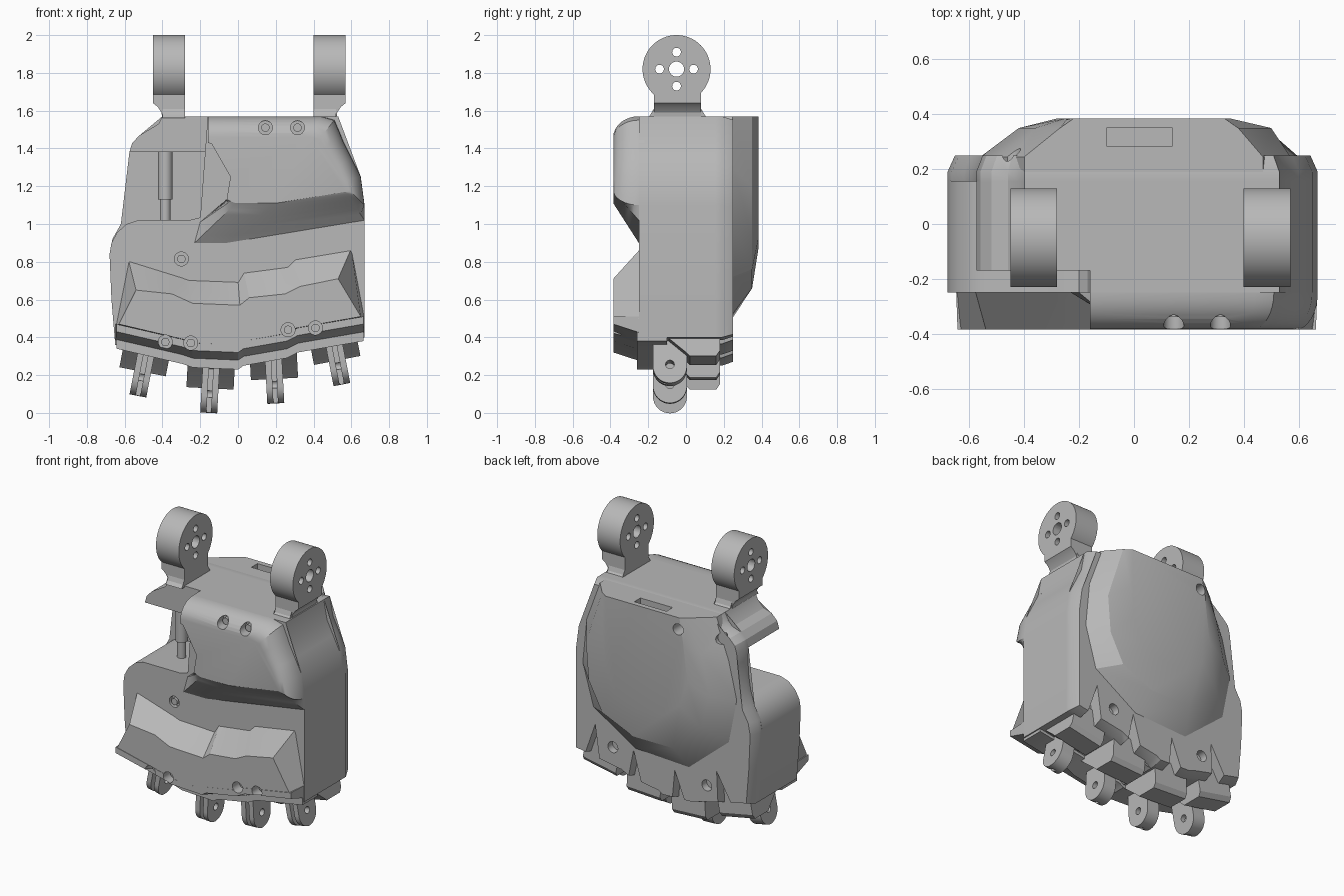
import bpy, bmesh
from math import sin, cos, pi, radians, sqrt
from mathutils import Matrix, Vector

default_cube = bpy.data.objects.get("Cube")
if default_cube:
    bpy.data.objects.remove(default_cube)

grey = bpy.data.materials.new("plain grey")
grey.use_nodes = True
shade = (.48, .48, .48, 1)
grey.diffuse_color = shade
grey.node_tree.nodes["Principled BSDF"].inputs["Base Color"].default_value = shade


def loft(name, rings, place=None):
    """Skin a list of equal-length rings of 3D points and cap both ends."""
    bm = bmesh.new()
    loops = [[bm.verts.new(point) for point in ring] for ring in rings]
    count = len(loops[0])
    for lower, upper in zip(loops, loops[1:]):
        for i in range(count):
            j = (i + 1) % count
            bm.faces.new((lower[i], lower[j], upper[j], upper[i]))
    caps = [bm.faces.new(loops[0]), bm.faces.new(loops[-1])]
    bmesh.ops.triangulate(bm, faces=caps)
    bmesh.ops.recalc_face_normals(bm, faces=bm.faces)
    if place:
        bm.transform(place)
    mesh = bpy.data.meshes.new(name)
    bm.to_mesh(mesh)
    bm.free()
    mesh.materials.append(grey)
    obj = bpy.data.objects.new(name, mesh)
    bpy.context.collection.objects.link(obj)
    return obj


def on_y(points, y):
    return [(x, y, z) for x, z in points]


def prism(name, points, start, end, axis="y", place=None):
    """Extrude a flat profile along one axis."""
    def ring(level):
        if axis == "y":
            return on_y(points, level)
        if axis == "x":
            return [(level, a, b) for a, b in points]
        return [(a, b, level) for a, b in points]
    return loft(name, [ring(start), ring(end)], place)


def circle(a, b, radius, sides=32):
    return [(a + radius * cos(2 * pi * i / sides), b + radius * sin(2 * pi * i / sides))
            for i in range(sides)]


def rect(a, b, c, d):
    return [(a, b), (c, b), (c, d), (a, d)]


def blend(first, second, f):
    return [tuple(Vector(p).lerp(Vector(q), f)) for p, q in zip(first, second)]


def cut(target, cutter):
    """Subtract the cutter, then discard it."""
    cutter.hide_render = True
    bpy.context.view_layer.objects.active = target
    modifier = target.modifiers.new("cut", "BOOLEAN")
    modifier.operation = "DIFFERENCE"
    modifier.solver = "EXACT"
    modifier.object = cutter
    bpy.ops.object.modifier_apply(modifier=modifier.name)
    bpy.data.objects.remove(cutter)


# Stepped knuckle line shared by the pad, lips and body underside
knuckles = [(-.65, .46), (-.3, .38), (-.24, .36), (0, .35), (.03, .37), (.26, .41), (.32, .44), (.67, .5)]


def below(drop, squeeze=1):
    return [(x * squeeze, z - drop) for x, z in knuckles]


# Back plate with a chamfered rim, running behind the thumb opening
right_edge = [(.67, .5), (.67, 1.1), (.65, 1.25), (.6, 1.35), (.555, 1.44), (.53, 1.57)]
shoulder = [(-.4, 1.57), (-.42, 1.53), (-.46, 1.49), (-.52, 1.47), (-.56, 1.43), (-.575, 1.38)]
waist = [(-.57, 1.3), (-.575, 1.2), (-.59, 1.1), (-.62, 1), (-.665, .92), (-.68, .84), (-.67, .6)]
outline = below(.1) + right_edge + shoulder + waist
inset = [(x * .96, .95 + (z - .95) * .97) for x, z in outline]
plate = loft("back_plate", [on_y(outline, .155), on_y(outline, .19), on_y(inset, .25)])

# Main palm block, with the thumb opening left out of its corner
opening = [(-.16, 1.57), (-.16, 1.12), (-.17, 1.07), (-.2, 1.035), (-.26, 1.02), (-.53, 1.02),
           (-.59, 1), (-.64, .955), (-.67, .9), (-.68, .84), (-.67, .6)]
block = prism("palm_block", below(.1) + right_edge + opening, -.25, .16)
prism("thumb_overhang", [(-.15, 1.38), (-.15, 1.57)] + shoulder, -.17, .16)

# Lower core that carries the finger mounts
core = prism("lower_core", below(.17, .97) + below(0, .97)[::-1], -.17, .21)

# Rounded front housing with a sloping underside and thumb scoop
scoop = [(-.16, 1.43), (-.1, 1.415), (-.065, 1.38), (-.045, 1.33), (-.04, 1.25), (-.06, 1.13)]
rounded = [(.44, 1.57), (.51, 1.55), (.54, 1.48), (.56, 1.43), (.6, 1.35), (.65, 1.25), (.67, 1.1)]
rounded_in = [(.38, 1.46), (.43, 1.45), (.46, 1.4), (.48, 1.36), (.52, 1.3), (.56, 1.23), (.59, 1.18)]
slope = [(.67, 1.02), (-.06, .9), (-.23, .9), (-.2, 1.01)]
slope_in = [(.57, 1.17), (.2, 1.11), (-.01, 1.11), (-.04, 1.12)]
rings = [on_y([(-.16, 1.57)] + rounded + slope + scoop[::-1], -.22)]
for step in range(9):
    s = sin(step / 8 * pi / 2)
    arc = 1 - sqrt(max(0, 1 - s * s))
    ring = blend([(-.16, 1.57)], [(-.16, 1.46)], arc) + blend(rounded, rounded_in, arc)
    ring += blend(slope, slope_in, s) + scoop[::-1]
    rings.append(on_y(ring, -.25 - .135 * s))
housing = loft("front_housing", rings)

# Faceted knuckle pad on the lower front
crest = [(-.58, .81), (-.29, .72), (-.26, .71), (0, .7), (.03, .75), (.26, .78), (.3, .82), (.6, .87)]
crest_in = [(-.54, .65), (-.35, .63), (-.24, .58), (.01, .57), (.06, .61), (.25, .63), (.33, .67), (.53, .71)]
pad = loft("knuckle_pad", [on_y(crest + knuckles[::-1], -.24),
                           on_y(crest_in + below(-.01, .97)[::-1], -.385)])

# Two stepped lips under the pad
lip = loft("upper_lip", [on_y(below(-.01) + below(.09)[::-1], -.2),
                         on_y(below(-.01, .99) + below(.03, .99)[::-1], -.385)])
prism("lower_lip", below(.04, .99) + below(.12, .99)[::-1], -.26, -.1)

# Faceted bulging back cover
base = [(-.4, 1.57), (.47, 1.57), (.57, 1.3), (.6, 1), (.52, .72), (.2, .52), (-.2, .5),
        (-.5, .75), (-.56, 1.05), (-.5, 1.3)]
middle = [(-.27, 1.57), (.38, 1.57), (.5, 1.2), (.48, .95), (.38, .76), (.15, .66), (-.15, .66),
          (-.36, .85), (-.42, 1.08), (-.36, 1.35)]
summit = [(-.22, 1.57), (.33, 1.57), (.35, 1.3), (.33, 1.1), (.25, .93), (.1, .88), (-.1, .88),
          (-.22, .98), (-.28, 1.15), (-.25, 1.4)]
cover = loft("back_cover", [on_y(base, .19), on_y(base, .245), on_y(middle, .35), on_y(summit, .385)])
cut(cover, prism("cable_slot", rect(-.1, .285, .14, .35), 1.45, 1.7, "z"))

# Finger mounts: wedge block, slotted hinge tab and back notch
wedge = [(-.17, .33), (-.17, .29), (0, .15), (.02, .13), (.16, .13), (.18, .16), (.18, .33)]
tab = [(-.085 - .09 * cos(pi * i / 16), .09 - .09 * sin(pi * i / 16)) for i in range(17)]
tab += [(.005, .3), (-.175, .3)]
notch = [(-.1, .05), (.1, .05), (.04, .46)]
for x, z, lean in [(-.53, .09, 11), (-.155, 0, 3), (.2, .05, -3), (.55, .15, -11)]:
    place = Matrix.Translation((x, 0, z)) @ Matrix.Rotation(radians(lean), 4, "Y")
    prism("finger_mount", wedge, -.125, .125, "x", place)
    hinge = prism("finger_hinge", tab, -.045, .045, "x", place)
    cut(hinge, prism("pin_hole", circle(-.085, .1, .023), -.1, .1, "x", place))
    cut(hinge, prism("hinge_slot", rect(-.2, -.1, -.1, .26), -.012, .012, "x", place))
    for part in (plate, core):
        cut(part, prism("back_notch", notch, .17, .4, "y", place))

# Shoulder ears with bolt circles, mirrored about their shared centre line
neck = [(.34, 1.55), (.34, 1.7), (.51, 1.7), (.51, 1.64), (.485, 1.62), (.465, 1.59), (.46, 1.55)]
foot = [(-.2, 1.56), (-.18, 1.58), (-.17, 1.61), (.08, 1.61), (.09, 1.58), (.11, 1.56)]
for side in (-1, 1):
    near, far = .06 + side * .34, .06 + side * .51
    ear = prism("shoulder_ear", circle(-.05, 1.82, .18, 64), near, far, "x")
    bolts = [(0, 0, .04)] + [(.09 * cos(k * pi / 2), .09 * sin(k * pi / 2), .023) for k in range(4)]
    for dy, dz, radius in bolts:
        cut(ear, prism("bolt_hole", circle(dy - .05, dz + 1.82, radius, 24), near - side, far + side, "x"))
    prism("ear_neck", [(.06 + side * a, b) for a, b in neck], -.17, .08)
    prism("ear_foot", foot, near, .06 + side * .46, "x")

# Thumb shaft and its collar
prism("thumb_shaft", circle(-.385, -.05, .038), 1.13, 1.4, "z")
prism("thumb_shaft_collar", circle(-.385, -.05, .028), 1, 1.14, "z")

# Recessed screws on the front
screws = [(housing, .145, 1.51, -.31), (housing, .315, 1.51, -.31), (block, -.3, .815, -.22),
          (lip, -.385, .375, -.3), (lip, -.25, .37, -.3), (lip, .265, .44, -.3), (lip, .41, .45, -.3)]
for part, x, z, floor in screws:
    for target in ((pad, lip) if part is lip else (part,)):
        cut(target, prism("screw_hole", circle(x, z, .037), -.5, floor))
    prism("front_screw", circle(x, z, .022), floor - .03, floor + .01)

# Recessed screw holes on the back
for x, z in [(-.21, 1.49), (-.45, 1.44), (.37, .49), (-.33, .42)]:
    for part in (plate, cover):
        cut(part, prism("back_screw_hole", circle(x, z, .037), .2, .5))

# Smooth curved faces, keep hard edges
for obj in bpy.context.scene.objects:
    obj.select_set(obj.type == "MESH" and grey.name in obj.data.materials)
bpy.context.view_layer.objects.active = block
bpy.ops.object.shade_smooth_by_angle(angle=radians(25))
